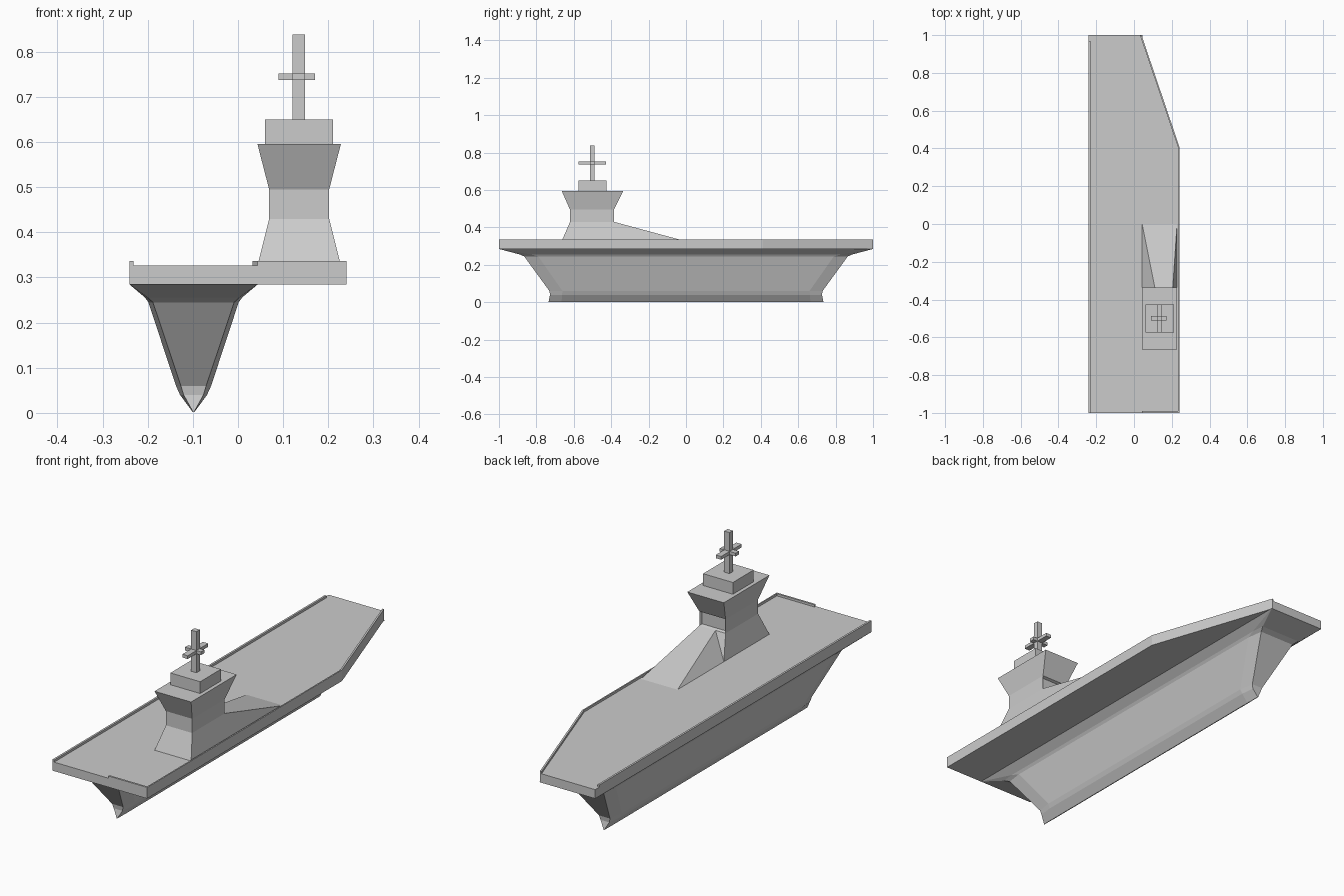
import bpy, bmesh
from mathutils import Vector

if "Cube" in bpy.data.objects:
    bpy.data.objects.remove(bpy.data.objects["Cube"])


def finish(name, bm):
    bmesh.ops.recalc_face_normals(bm, faces=bm.faces)
    mesh = bpy.data.meshes.new(name)
    bm.to_mesh(mesh)
    bm.free()
    obj = bpy.data.objects.new(name, mesh)
    bpy.context.collection.objects.link(obj)
    return obj


def loft(name, rings, cap=True):
    bm = bmesh.new()
    loops = [[bm.verts.new(p) for p in ring] for ring in rings]
    for a, b in zip(loops, loops[1:]):
        for i in range(len(a)):
            j = (i + 1) % len(a)
            bm.faces.new((a[i], a[j], b[j], b[i]))
    if cap:
        bm.faces.new(loops[0])
        bm.faces.new(loops[-1])
    bmesh.ops.remove_doubles(bm, verts=bm.verts, dist=1e-5)
    return finish(name, bm)


def rect(x0, x1, y0, y1, z):
    return [(x0, y0, z), (x1, y0, z), (x1, y1, z), (x0, y1, z)]


def box(name, x0, x1, y0, y1, z0, z1):
    return loft(name, [rect(x0, x1, y0, y1, z0), rect(x0, x1, y0, y1, z1)])


# Hull: bevelled-corner rings (z, side half width, side y, end half width, end y)
def hull_ring(z, w, y, we, ye):
    c = -0.0985
    return [(c + w, -y, z), (c + w, y, z), (c + we, ye, z), (c - we, ye, z),
            (c - w, y, z), (c - w, -y, z), (c - we, -ye, z), (c + we, -ye, z)]


loft("hull", [hull_ring(*r) for r in [
    (0.002, 0.002, 0.665, 0.001, 0.735),
    (0.04, 0.03, 0.663, 0.022, 0.727),
    (0.06, 0.039, 0.66, 0.028, 0.73),
    (0.245, 0.1, 0.79, 0.09, 0.865),
    (0.256, 0.108, 0.83, 0.102, 0.89),
    (0.285, 0.1425, 1.0, 0.1425, 1.0)]])

# Flight deck
outline = [(-0.24, -1), (0.24, -1), (0.24, 0.41), (0.04, 1), (-0.24, 1)]
loft("flight_deck", [[(x, y, z) for x, y in outline] for z in (0.285, 0.326)])


# Raised deck edges: thin strips set inward from the outline
def edge_strip(name, a, b, width):
    a, b = Vector(a), Vector(b)
    d = (b - a).normalized()
    n = Vector((-d.y, d.x)) * width
    pts = [a, b, b + n, a + n]
    loft(name, [[(p.x, p.y, z) for p in pts] for z in (0.326, 0.336)])


edge_strip("port_edge", (-0.24, 0.97), (-0.24, -1), 0.009)
edge_strip("stern_edge", (0.043, -1), (0.24, -1), 0.009)
edge_strip("starboard_edge", (0.24, -1), (0.24, 0.41), 0.006)
edge_strip("bow_edge", (0.24, 0.41), (0.04, 1), 0.008)

# Island tower with a waist and a recessed forward window
tower = loft("island_tower", [
    rect(0.043, 0.228, -0.665, -0.335, 0.326),
    rect(0.069, 0.202, -0.62, -0.385, 0.43),
    rect(0.069, 0.202, -0.62, -0.385, 0.495),
    rect(0.043, 0.228, -0.665, -0.335, 0.596)])
bm = bmesh.new()
bm.from_mesh(tower.data)
window = [f for f in bm.faces if f.normal.y > 0.99]
bmesh.ops.inset_region(bm, faces=window, thickness=0.007)
bmesh.ops.translate(bm, verts=window[0].verts, vec=(0, -0.012, 0))
bm.to_mesh(tower.data)
bm.free()

# Sloping fairing ahead of the tower
bm = bmesh.new()
for p in [(0.12, -0.385, 0.43), (0.202, -0.385, 0.43),
          (0.043, 0, 0.326), (0.228, 0, 0.326),
          (0.043, -0.335, 0.326), (0.228, -0.335, 0.326)]:
    bm.verts.new(p)
bmesh.ops.convex_hull(bm, input=bm.verts)
bmesh.ops.dissolve_limit(bm, angle_limit=0.01, verts=bm.verts, edges=bm.edges)
finish("island_fairing", bm)

# Bridge roof, mast and crossed yards
box("bridge_roof", 0.06, 0.211, -0.575, -0.425, 0.596, 0.65)
box("mast", 0.121, 0.148, -0.512, -0.488, 0.65, 0.838)
box("yard_across", 0.09, 0.171, -0.512, -0.488, 0.737, 0.752)
box("yard_along", 0.121, 0.148, -0.575, -0.427, 0.737, 0.752)
